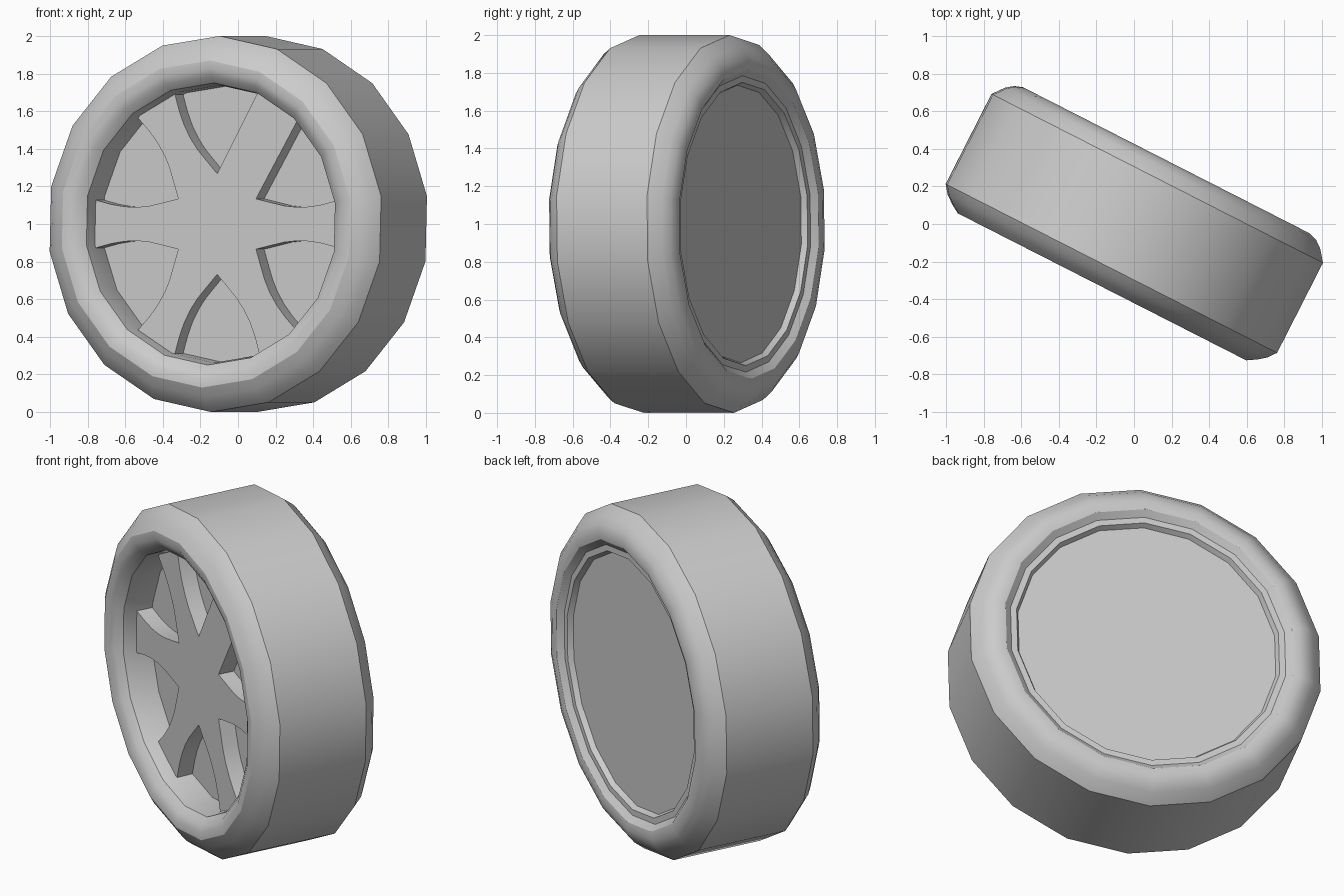
import bpy, bmesh, math
from mathutils import Matrix

if "Cube" in bpy.data.objects:
    bpy.data.objects.remove(bpy.data.objects["Cube"])

SIDES = 18
START = math.radians(8.5)
PLACE = Matrix.Translation((0, 0, 1)) @ Matrix.Rotation(math.radians(-27), 4, 'Z')


def finish(name, bm, angle):
    bmesh.ops.recalc_face_normals(bm, faces=bm.faces)
    mesh = bpy.data.meshes.new(name)
    bm.to_mesh(mesh)
    bm.free()
    ob = bpy.data.objects.new(name, mesh)
    bpy.context.collection.objects.link(ob)
    ob.matrix_world = PLACE
    bpy.ops.object.select_all(action='DESELECT')
    ob.select_set(True)
    bpy.context.view_layer.objects.active = ob
    bpy.ops.object.shade_smooth_by_angle(angle=math.radians(angle))
    return ob


# Tyre with recessed front floor and shallow back disc: (radius, depth) profile around the y axis
profile = [(0.735, -0.15), (0.738, -0.25), (0.75, -0.32), (0.785, -0.355), (0.825, -0.375),
           (0.87, -0.375), (0.92, -0.345), (0.965, -0.31), (1.0, -0.265),
           (1.0, 0.272), (0.95, 0.335), (0.91, 0.365), (0.865, 0.38), (0.82, 0.375),
           (0.785, 0.345), (0.75, 0.345), (0.735, 0.315)]
bm = bmesh.new()
rings = []
for r, y in profile:
    angles = [START + 2 * math.pi * i / SIDES for i in range(SIDES)]
    rings.append([bm.verts.new((r * math.cos(a), y, r * math.sin(a))) for a in angles])
for a, b in zip(rings, rings[1:]):
    for i in range(SIDES):
        j = (i + 1) % SIDES
        bm.faces.new((a[i], a[j], b[j], b[i]))
bm.faces.new(rings[0])
bm.faces.new(rings[-1])
finish("tyre", bm, 30)

# Six-spoke wheel plate: (distance along spoke, half width) for waisted and straight spokes
waisted = [(0.33, 0.112), (0.40, 0.097), (0.47, 0.09), (0.55, 0.092), (0.63, 0.104), (0.735, 0.13)]
straight = [(0.735, 0.14)]
outline = []
for k in range(6):
    a = math.radians(60 * k)
    half = straight if k == 1 else waisted
    side = [(0.232, -0.134)] + [(d, -w) for d, w in half] + [(d, w) for d, w in reversed(half)]
    outline += [(d * math.cos(a) - w * math.sin(a), d * math.sin(a) + w * math.cos(a)) for d, w in side]
bm = bmesh.new()
front = bm.faces.new([bm.verts.new((x, -0.245, z)) for x, z in outline])
walls = bmesh.ops.extrude_face_region(bm, geom=[front], use_keep_orig=True)
moved = [v for v in walls["geom"] if isinstance(v, bmesh.types.BMVert)]
bmesh.ops.translate(bm, verts=moved, vec=(0, 0.1, 0))
finish("spokes", bm, 30)
